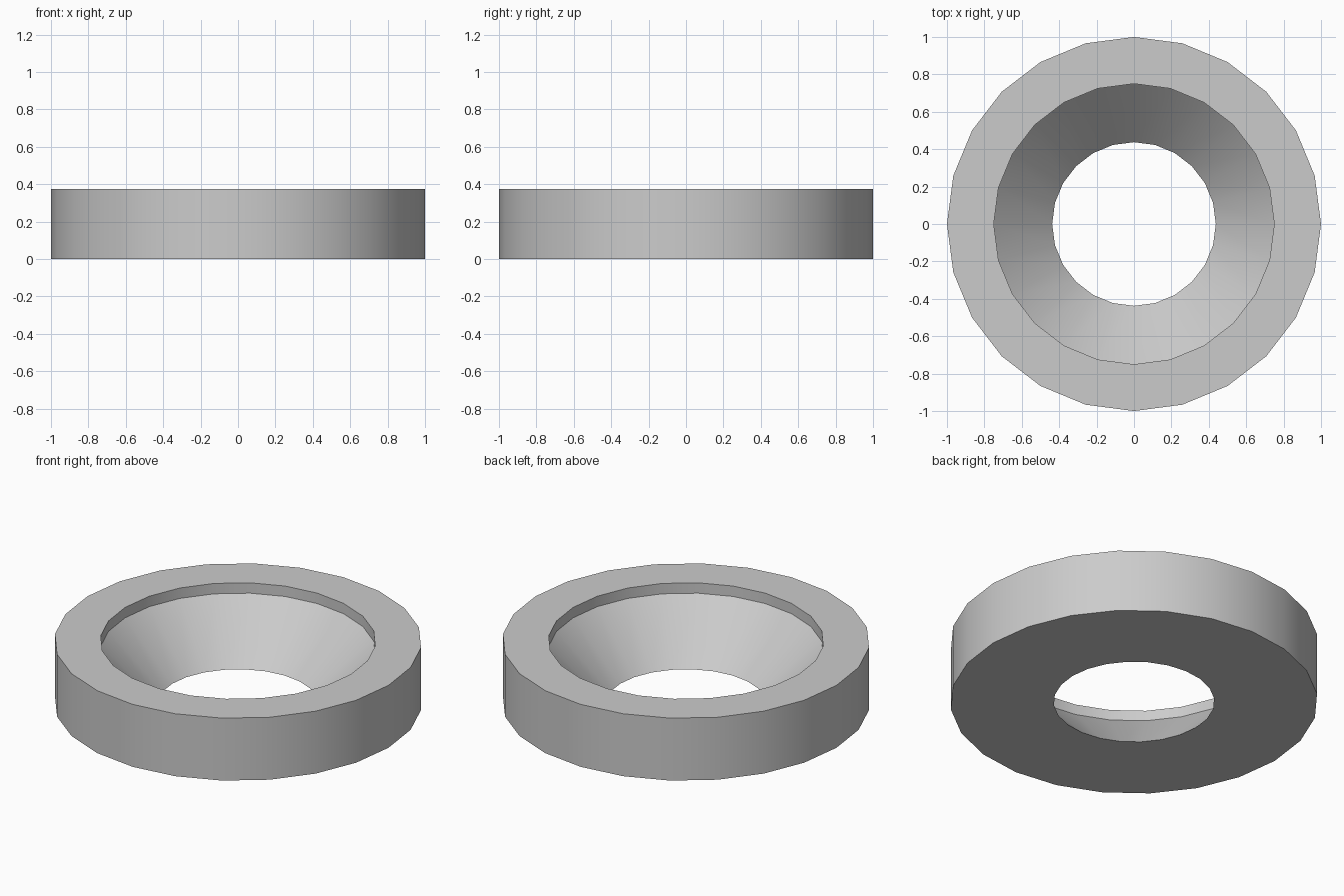
import bpy, bmesh, math
from mathutils import Matrix, Vector

# Remove the default object
cube = bpy.data.objects.get("Cube")
if cube:
    bpy.data.objects.remove(cube, do_unlink=True)

# Plain grey material
grey = bpy.data.materials.new("plain_grey")
grey.use_nodes = True
colour = (0.6, 0.6, 0.6, 1)
grey.diffuse_color = colour
grey.node_tree.nodes["Principled BSDF"].inputs["Base Color"].default_value = colour

# Ring cross-section as (radius, height): flat rim, short lip, funnel, base
SIDES = 24
profile = [(1, 0), (1, 0.375), (0.75, 0.375), (0.75, 0.3125), (0.4375, 0)]

bm = bmesh.new()
loops = []
for i in range(SIDES):
    turn = Matrix.Rotation(math.tau * i / SIDES, 3, 'Z')
    loops.append([bm.verts.new(turn @ Vector((r, 0, z))) for r, z in profile])
for i in range(SIDES):
    a, b = loops[i], loops[(i + 1) % SIDES]
    for j in range(len(profile)):
        k = (j + 1) % len(profile)
        bm.faces.new((a[j], b[j], b[k], a[k]))
bmesh.ops.recalc_face_normals(bm, faces=bm.faces)

mesh = bpy.data.meshes.new("funnel_ring")
bm.to_mesh(mesh)
bm.free()
mesh.materials.append(grey)
ring = bpy.data.objects.new("funnel_ring", mesh)
bpy.context.collection.objects.link(ring)

# Smooth walls, crisp rims
bpy.ops.object.select_all(action='DESELECT')
ring.select_set(True)
bpy.context.view_layer.objects.active = ring
bpy.ops.object.shade_smooth_by_angle(angle=math.radians(30))
